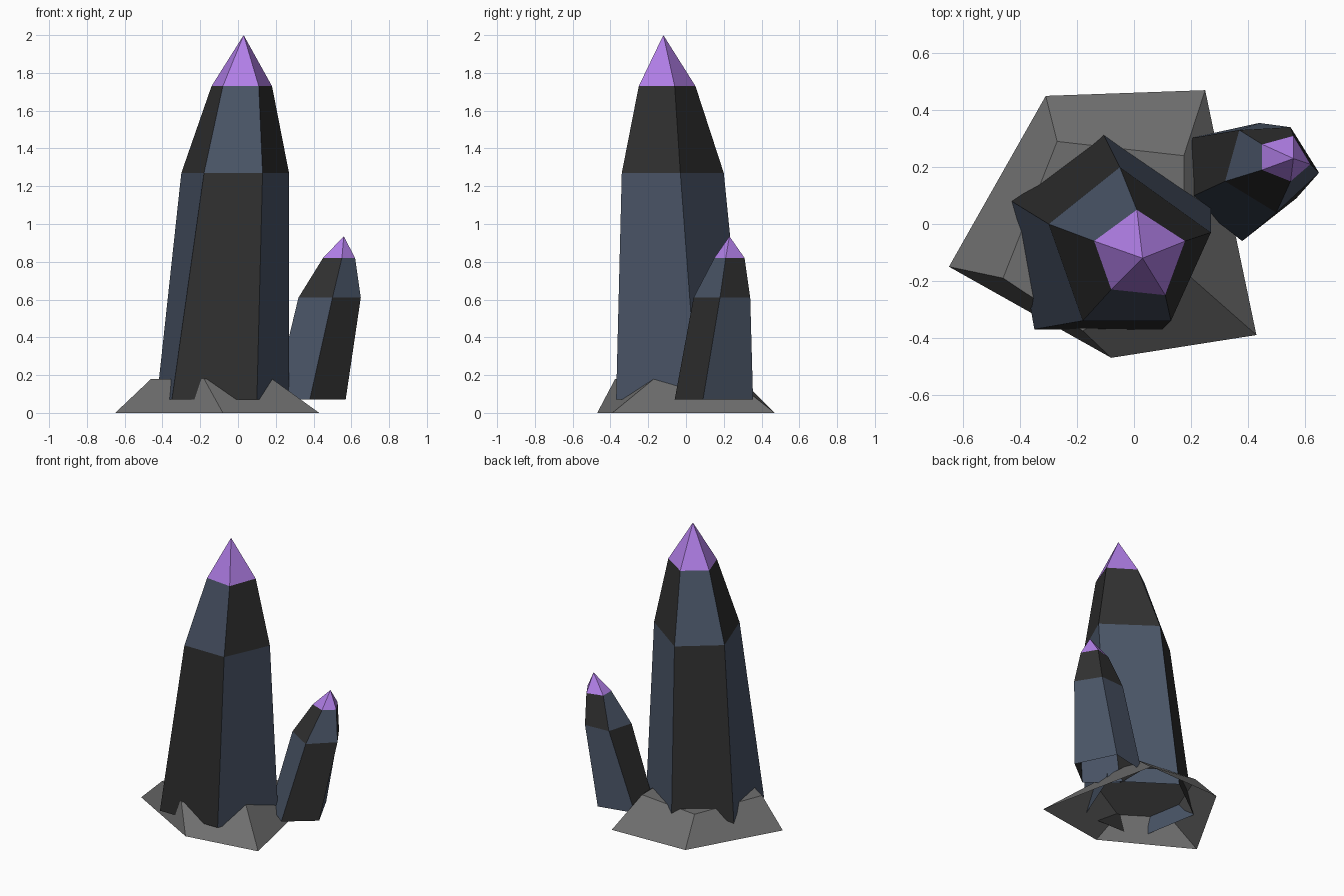
import bpy

if "Cube" in bpy.data.objects:
    bpy.data.objects.remove(bpy.data.objects["Cube"])


def material(name, r, g, b):
    """Flat material from 0-255 sRGB values."""
    def lin(c):
        c /= 255
        return c / 12.92 if c <= 0.04045 else ((c + 0.055) / 1.055) ** 2.4
    m = bpy.data.materials.new(name)
    m.diffuse_color = (lin(r), lin(g), lin(b), 1)
    m.use_nodes = True
    m.node_tree.nodes["Principled BSDF"].inputs["Base Color"].default_value = m.diffuse_color
    return m


SLATE = material("slate_blue", 74, 85, 103)
DARK = material("charcoal", 48, 48, 48)
PURPLE = material("purple", 176, 126, 230)
ROCK = material("rock_grey", 110, 110, 110)


def loft(name, rings, apex, mats, pick):
    """Join five-sided rings (z, points) from the bottom up.
    Ends in a point at apex, or in a flat cap when apex is None. Bottom is open."""
    n = 5
    verts = [(x, y, z) for z, pts in rings for x, y in pts]
    faces, idx = [], []
    for t in range(len(rings) - 1):
        for i in range(n):
            a, b = t * n + i, t * n + (i + 1) % n
            faces.append((a, b, b + n, a + n))
            idx.append(pick(t, i))
    top = (len(rings) - 1) * n
    if apex:
        verts.append(apex)
        for i in range(n):
            faces.append((top + i, top + (i + 1) % n, len(verts) - 1))
            idx.append(pick(len(rings) - 1, i))
    else:
        faces.append(tuple(range(top, top + n)))
        idx.append(0)
    me = bpy.data.meshes.new(name)
    me.from_pydata(verts, [], faces)
    for m in mats:
        me.materials.append(m)
    for p, k in zip(me.polygons, idx):
        p.material_index = k
    me.update()
    ob = bpy.data.objects.new(name, me)
    bpy.context.collection.objects.link(ob)
    return ob


def crystal_colour(dark_sides):
    """Purple tip; the two body tiers swap slate and charcoal."""
    def pick(tier, side):
        if tier == 2:
            return 2
        return int((side in dark_sides) == (tier == 0))
    return pick


CRYSTAL = [SLATE, DARK, PURPLE]

# Large crystal (rings run counter-clockwise from the front left corner)
loft("large_crystal", [
    (0.07, [(-0.35, -0.37), (0.10, -0.37), (0.27, 0.06), (-0.11, 0.32), (-0.43, 0.08)]),
    (1.27, [(-0.18, -0.34), (0.13, -0.34), (0.27, -0.03), (-0.05, 0.20), (-0.30, 0.00)]),
    (1.73, [(-0.08, -0.23), (0.11, -0.25), (0.18, -0.06), (0.01, 0.05), (-0.14, -0.06)]),
], (0.03, -0.12, 2.0), CRYSTAL, crystal_colour({0, 3}))

# Small leaning crystal (from the front corner)
loft("small_crystal", [
    (0.07, [(0.38, -0.06), (0.57, 0.09), (0.44, 0.355), (0.19, 0.30), (0.19, 0.09)]),
    (0.61, [(0.50, 0.04), (0.65, 0.18), (0.55, 0.34), (0.37, 0.33), (0.32, 0.15)]),
    (0.82, [(0.55, 0.15), (0.62, 0.21), (0.56, 0.31), (0.45, 0.28), (0.45, 0.19)]),
], (0.56, 0.23, 0.935), CRYSTAL, crystal_colour({0, 3}))

# Rock mound, open underneath
loft("rock_base", [
    (0.0, [(-0.65, -0.15), (-0.08, -0.47), (0.43, -0.39), (0.25, 0.47), (-0.31, 0.45)]),
    (0.18, [(-0.46, -0.19), (-0.18, -0.375), (0.18, -0.17), (0.175, 0.24), (-0.27, 0.29)]),
], None, [ROCK], lambda t, i: 0)
